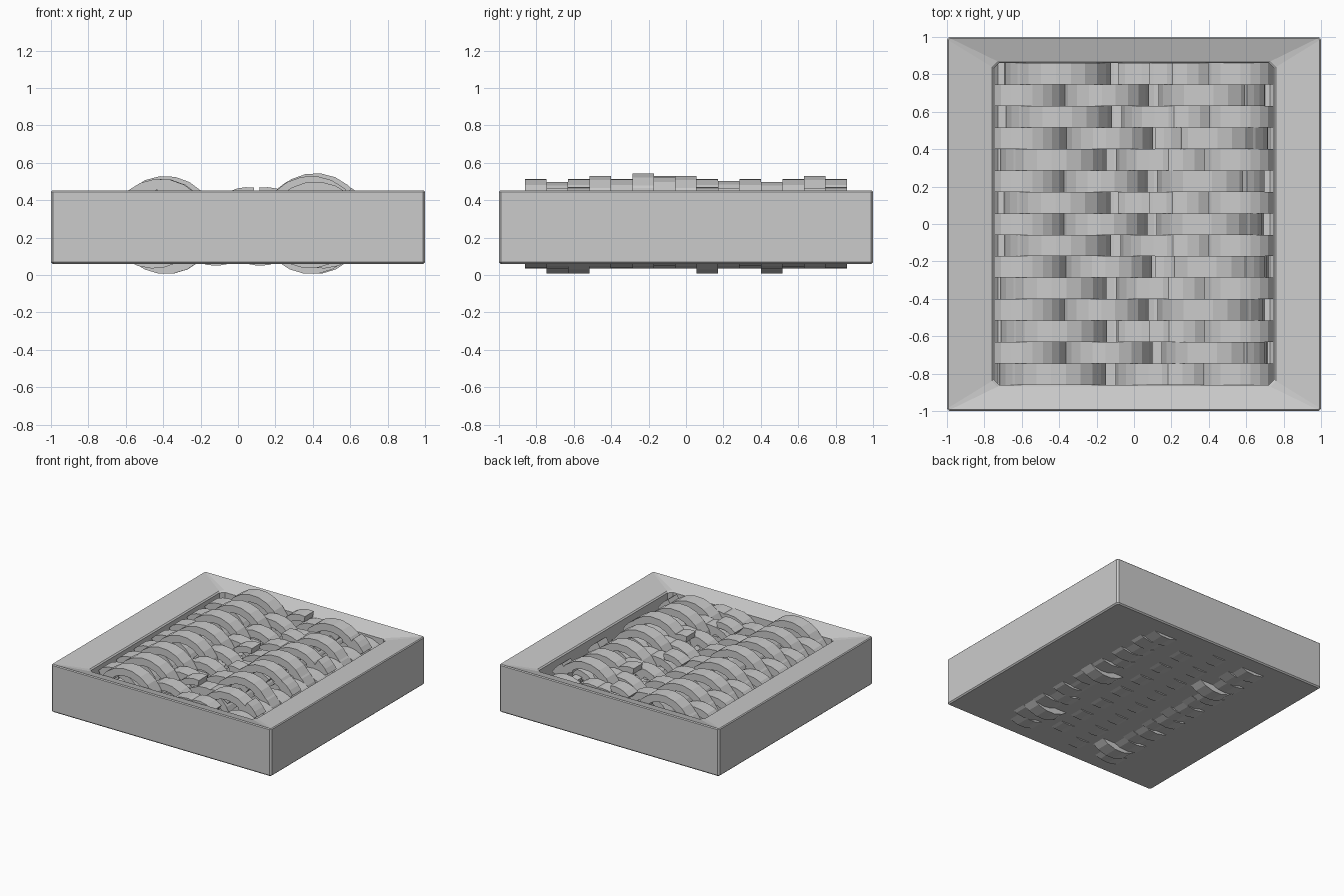
import bpy, bmesh, math, random
from math import cos, sin, radians

if "Cube" in bpy.data.objects:
    bpy.data.objects.remove(bpy.data.objects["Cube"])

random.seed(4)


def finish(name, bm):
    bmesh.ops.recalc_face_normals(bm, faces=bm.faces)
    mesh = bpy.data.meshes.new(name)
    bm.to_mesh(mesh)
    bm.free()
    obj = bpy.data.objects.new(name, mesh)
    bpy.context.collection.objects.link(obj)
    return obj


def chamfered_loop(bm, hx, hy, z, c):
    pts = [(hx, hy - c), (hx - c, hy), (c - hx, hy), (-hx, hy - c),
           (-hx, c - hy), (c - hx, -hy), (hx - c, -hy), (hx, c - hy)]
    return [bm.verts.new((x, y, z)) for x, y in pts]


# tray: outer walls, rim sloping inwards, inner walls and floor
bm = bmesh.new()
rings = [chamfered_loop(bm, *r) for r in (
    (0.99, 0.99, 0.06, 0.01), (1, 1, 0.07, 0.012), (1, 1, 0.445, 0.012), (0.993, 0.993, 0.452, 0.01),
    (0.76, 0.87, 0.415, 0.03), (0.75, 0.862, 0.405, 0.03), (0.75, 0.862, 0.09, 0.03))]
for a, b in zip(rings, rings[1:]):
    for i in range(8):
        j = (i + 1) % 8
        bm.faces.new((a[i], a[j], b[j], b[i]))
bm.faces.new(rings[0])
bm.faces.new(rings[-1])
finish("tray", bm)


# curved band of rectangular section, lying across one row
def band(bm, y, side, cx, cz, r, a0, a1, thick=0.06, steps=9):
    w = 0.0573
    prev = None
    for k in range(steps + 1):
        a = radians(a0 + (a1 - a0) * k / steps)
        ring = []
        for rad, yy in ((r, -w), (r, w), (r - thick, w), (r - thick, -w)):
            x = max(-0.745, min(0.745, cx + rad * cos(a)))
            ring.append(bm.verts.new((side * x, y + yy, cz + rad * sin(a))))
        if prev:
            for i in range(4):
                j = (i + 1) % 4
                bm.faces.new((prev[i], prev[j], ring[j], ring[i]))
        else:
            bm.faces.new(ring)
        prev = ring
    bm.faces.new(prev)


# rows of overlapping arches and troughs, alternately mirrored
peaks = [.515, .53, .515, .50, .515, .505, .515, .53, .53, .545, .515, .53, .515, .50, .515]
deep_rows = (3, 6, 12, 13)
for n, peak in enumerate(peaks):
    y = 0.86 - 0.1147 * (n + 0.5)
    side = -1 if n % 2 == 0 else 1
    j = random.uniform(-0.02, 0.02)
    low = 0.005 if n in deep_rows else random.uniform(0.035, 0.05)
    bm = bmesh.new()
    # tall arch and the slimmer band climbing over its shoulder
    band(bm, y, side, 0.40 + j, peak - 0.27, 0.27, 15, 170)
    band(bm, y, side, 0.46 + j, peak - 0.30, 0.245, 0, 75, 0.05, 5)
    # lower arches towards the other end
    band(bm, y, side, -0.15 + j, 0.19, 0.235, 5, 165)
    if n % 2:
        band(bm, y, side, -0.60, 0.18, 0.25, 10, 130)
    else:
        band(bm, y, side, -0.56, 0.17, 0.22, 20, 150)
        band(bm, y, side, -0.26 + j, 0.23, 0.20, 40, 130, 0.05, 5)
    # troughs linking the arches underneath
    band(bm, y, side, -0.40 + j, low + 0.27, 0.27, 195, 345)
    band(bm, y, side, 0.12, 0.31, 0.26, 215, 330)
    band(bm, y, side, 0.45, 0.30, 0.265, 225, 320, 0.05, 6)
    band(bm, y, side, 0.70, 0.37, 0.20, 190, 300, 0.06, 6)
    band(bm, y, side, -0.71, 0.36, 0.18, 230, 345, 0.06, 6)
    # short hooked tips
    if n % 3 == 0:
        band(bm, y, side, 0.10 * side + 0.05, 0.26, 0.21, 50, 100, 0.05, 4)
    if n % 4 == 1:
        band(bm, y, side, 0.48, 0.25, 0.25, 30, 60, 0.06, 3)
    finish("woven_row_%02d" % (n + 1), bm)
